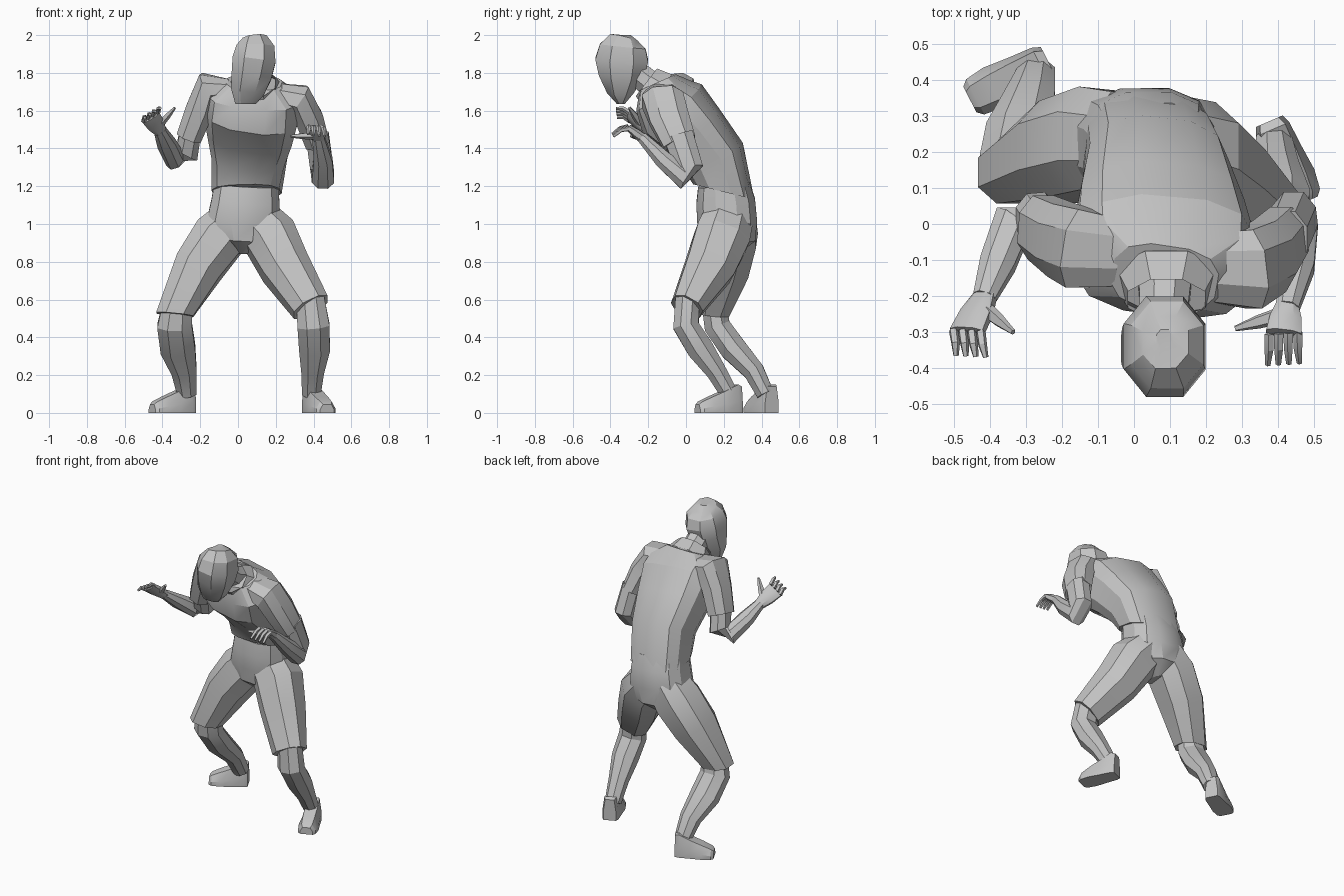
import bpy, bmesh, math
from mathutils import Vector

cube = bpy.data.objects.get("Cube")
if cube:
    bpy.data.objects.remove(cube, do_unlink=True)

GREY = (0.55, 0.55, 0.55, 1)
clay = bpy.data.materials.new("plain grey")
clay.use_nodes = True
clay.diffuse_color = GREY
clay.node_tree.nodes["Principled BSDF"].inputs["Base Color"].default_value = GREY


def finish(name, bm):
    """Turn a bmesh into a shaded object."""
    bmesh.ops.recalc_face_normals(bm, faces=bm.faces)
    mesh = bpy.data.meshes.new(name)
    bm.to_mesh(mesh)
    bm.free()
    mesh.materials.append(clay)
    obj = bpy.data.objects.new(name, mesh)
    bpy.context.collection.objects.link(obj)
    bpy.ops.object.select_all(action="DESELECT")
    obj.select_set(True)
    bpy.context.view_layer.objects.active = obj
    bpy.ops.object.shade_smooth_by_angle(angle=math.radians(25))


def skin(name, rings, caps=True):
    """Join rings of points with quads."""
    bm = bmesh.new()
    loops = [[bm.verts.new(p) for p in ring] for ring in rings]
    n = len(loops[0])
    for low, high in zip(loops, loops[1:]):
        for i in range(n):
            j = (i + 1) % n
            bm.faces.new((low[i], low[j], high[j], high[i]))
    if caps:
        bm.faces.new(loops[0])
        bm.faces.new(loops[-1])
    finish(name, bm)


def tube(name, stations, sides=8, side=(1, 0, 0), start=None, end=None, box=1.0, caps=True):
    """Loft along stations of (x, y, z, half width, half depth)."""
    centres = [Vector(s[:3]) for s in stations]
    last = len(centres) - 1
    rings = []
    for i, (c, s) in enumerate(zip(centres, stations)):
        t = centres[min(i + 1, last)] - centres[max(i - 1, 0)]
        if i == 0 and start:
            t = Vector(start)
        if i == last and end:
            t = Vector(end)
        t.normalize()
        u = Vector(side)
        u = (u - t * u.dot(t)).normalized()
        v = t.cross(u)
        ring = []
        for k in range(sides):
            a = 2 * math.pi * (k + 0.5) / sides
            ca, sa = math.cos(a), math.sin(a)
            ring.append(c + u * s[3] * math.copysign(abs(ca) ** box, ca)
                        + v * s[4] * math.copysign(abs(sa) ** box, sa))
        rings.append(ring)
    skin(name, rings, caps)


def foot(name, heel, toe):
    """Wedge-shaped shoe lying on the ground from heel to toe."""
    heel, toe = Vector((*heel, 0)), Vector((*toe, 0))
    across = (toe - heel).normalized().cross(Vector((0, 0, 1)))
    rings = []
    for t, half, high, top in ((0, .04, .14, .7), (.1, .05, .15, .75), (.4, .055, .115, .7),
                               (.7, .062, .085, .6), (.93, .055, .06, .6), (1, .04, .045, .6)):
        c = heel.lerp(toe, t)
        rings.append([c + across * half * w + Vector((0, 0, high * h)) for w, h in
                      ((-1, 0), (1, 0), (1, .4), (top, 1), (-top, 1), (-1, .4))])
    skin(name, rings)


def hand(name, wrist, first, final, tip_shift, thumb):
    """Flat palm, four bent fingers spread between two knuckles, and a thumb."""
    wrist, first, final = Vector(wrist), Vector(first), Vector(final)
    shift = Vector(tip_shift)
    spread = final - first
    middle = (first + final) / 2
    half = spread.length / 2 + .012
    tube(name + "_palm", [(*wrist, .032, .028), (*wrist.lerp(middle, .5), half * .9, .026),
                          (*middle, half, .018)], 8, side=spread, box=.8)
    for i in range(4):
        base = first + spread * i / 3
        bend = base + shift * .5 + Vector((0, 0, .012))
        tip = base + shift + spread * (i / 3 - .5) * .1
        tube(f"{name}_finger_{i + 1}", [(*base, .014, .014), (*bend, .013, .012),
                                        (*tip, .008, .008)], 5, side=spread)
    root = wrist.lerp(middle, .3)
    thumb = Vector(thumb)
    tube(name + "_thumb", [(*root, .026, .022), (*root.lerp(thumb, .55), .02, .017),
                           (*thumb, .008, .008)], 5, side=(0, 1, .3))


# Hips and trunk
tube("shorts_hips", [(.02, .22, .84, .025, .06), (.025, .22, .91, .14, .15), (.03, .218, 1.01, .2, .163),
                     (.04, .21, 1.12, .185, .16), (.045, .2, 1.21, .175, .14)],
     12, start=(0, 0, 1), box=.8)
tube("shirt_body", [(.045, .2, 1.17, .185, .165), (.06, .15, 1.35, .2, .165), (.07, .04, 1.49, .235, .175),
                    (.08, -.072, 1.605, .255, .198), (.085, -.12, 1.68, .25, .155),
                    (.085, -.15, 1.75, .15, .1)],
     12, side=(1, -.14, -.09), start=(0, .25, 1), end=(0, -.4, .9), box=.75)
tube("collar", [(.09, -.145, 1.7, .155, .125), (.09, -.21, 1.75, .115, .1)], 8, caps=False)

# Neck and head
tube("neck", [(.085, -.1, 1.71, .09, .085), (.085, -.2, 1.75, .075, .075), (.08, -.29, 1.82, .07, .07)])
tube("head", [(.04, -.345, 1.635, .058, .022), (.05, -.348, 1.7, .095, .075), (.072, -.342, 1.79, .115, .128),
              (.085, -.34, 1.87, .123, .15), (.092, -.335, 1.94, .108, .13), (.088, -.328, 1.985, .068, .08),
              (.085, -.32, 2, .025, .03)],
     8, start=(0, 0, 1), end=(0, 0, 1), box=.9)

# Legs, with the right hem level and the left hem slanted
tube("right_shorts_leg", [(-.02, .235, 1.02, .13, .14), (-.1, .232, .93, .15, .155),
                          (-.21, .2, .77, .137, .148), (-.335, .142, .52, .105, .092)],
     8, end=(-.1, -.1, -1), box=.85)
tube("left_shorts_leg", [(.09, .22, 1.02, .13, .14), (.17, .19, .93, .15, .155),
                         (.25, .125, .77, .137, .14), (.385, .005, .56, .108, .09)], 8, box=.85)
tube("right_calf", [(-.32, .145, .6, .08, .07), (-.335, .165, .46, .1, .075), (-.318, .25, .34, .1, .076),
                    (-.285, .36, .22, .072, .06), (-.27, .42, .1, .055, .05)])
tube("left_calf", [(.38, .01, .62, .08, .07), (.4, 0, .46, .092, .074), (.405, .075, .34, .088, .076),
                   (.395, .16, .22, .065, .058), (.388, .23, .1, .053, .05)])
foot("right_foot", (-.24, .455), (-.455, .345))
foot("left_foot", (.375, .285), (.472, .06))

# Sleeves run out of the shoulders and turn down
tube("right_sleeve", [(-.05, -.08, 1.71, .1, .06), (-.15, -.068, 1.725, .118, .09),
                      (-.2, -.045, 1.61, .11, .08), (-.258, -.01, 1.46, .097, .072)],
     8, side=(0, 1, 0), box=.85)
tube("left_sleeve", [(.2, -.12, 1.68, .1, .07), (.32, -.125, 1.66, .118, .09),
                     (.375, -.09, 1.56, .112, .08), (.418, -.035, 1.43, .095, .07)],
     8, side=(0, 1, 0), box=.85)

# Arms and hands
tube("right_arm", [(-.25, -.02, 1.5, .06, .08), (-.272, .022, 1.37, .068, .07), (-.335, .005, 1.345, .06, .06),
                   (-.378, -.11, 1.425, .053, .047), (-.415, -.205, 1.5, .034, .03)], box=.9)
tube("left_arm", [(.42, -.04, 1.47, .065, .085), (.443, .015, 1.3, .066, .08), (.45, -.01, 1.245, .064, .065),
                  (.45, -.12, 1.34, .053, .05), (.425, -.235, 1.46, .034, .03)], box=.9)
hand("right_hand", (-.41, -.195, 1.49), (-.5, -.295, 1.545), (-.425, -.3, 1.59),
     (.01, -.07, .02), (-.335, -.3, 1.615))
hand("left_hand", (.425, -.225, 1.45), (.375, -.305, 1.515), (.455, -.3, 1.505),
     (0, -.085, -.04), (.28, -.29, 1.465))
